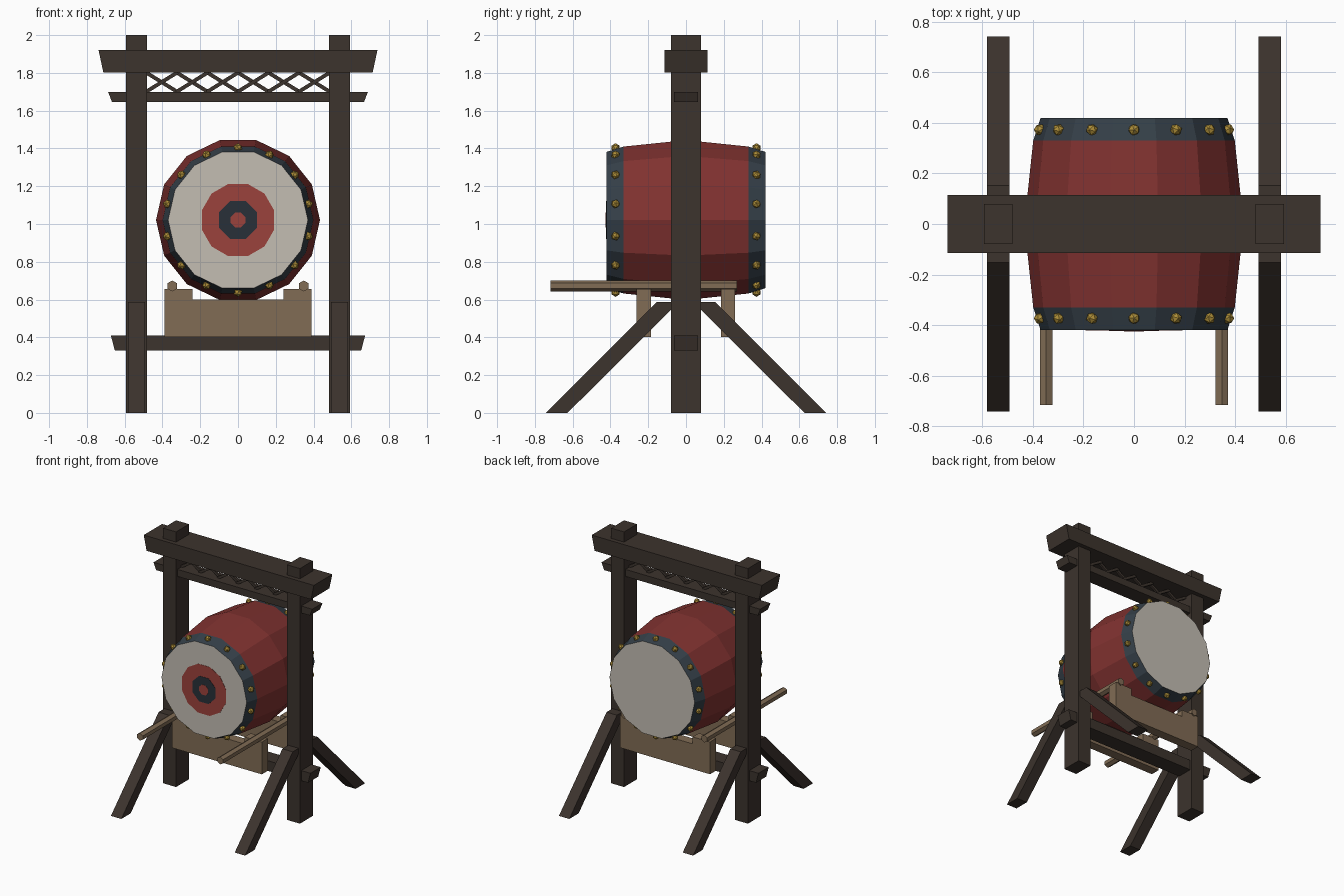
import bpy, bmesh, math
from mathutils import Matrix, Vector

if "Cube" in bpy.data.objects:
    bpy.data.objects.remove(bpy.data.objects["Cube"])


def mat(name, r, g, b):
    m = bpy.data.materials.new(name)
    m.diffuse_color = (r, g, b, 1)
    m.use_nodes = True
    m.node_tree.nodes["Principled BSDF"].inputs["Base Color"].default_value = m.diffuse_color
    return m


WOOD = mat("dark_wood", 0.045, 0.033, 0.026)
TAN = mat("pale_wood", 0.22, 0.15, 0.09)
RED = mat("red_lacquer", 0.22, 0.032, 0.03)
BAND = mat("slate_band", 0.035, 0.05, 0.065)
SKIN = mat("drum_skin", 0.55, 0.51, 0.45)
MARK = mat("target_red", 0.33, 0.055, 0.045)
INK = mat("target_dark", 0.022, 0.03, 0.04)
GOLD = mat("brass", 0.42, 0.27, 0.04)


def finish(name, bm, *mats):
    bmesh.ops.recalc_face_normals(bm, faces=bm.faces)
    me = bpy.data.meshes.new(name)
    bm.to_mesh(me)
    bm.free()
    for m in mats:
        me.materials.append(m)
    ob = bpy.data.objects.new(name, me)
    bpy.context.collection.objects.link(ob)
    return ob


def prism(name, pts, axis, lo, hi, m):
    """Extrude a closed outline along x or y; outline is (y, z) or (x, z)."""
    bm = bmesh.new()
    place = (lambda p, t: (t, p[0], p[1])) if axis == "x" else (lambda p, t: (p[0], t, p[1]))
    f = bm.faces.new([bm.verts.new(place(p, lo)) for p in pts])
    ext = bmesh.ops.extrude_face_region(bm, geom=[f])
    vs = [g for g in ext["geom"] if isinstance(g, bmesh.types.BMVert)]
    bmesh.ops.translate(bm, verts=vs, vec=(hi - lo, 0, 0) if axis == "x" else (0, hi - lo, 0))
    return finish(name, bm, m)


def ngon(n, r, z, start):
    return [(r * math.cos(start + math.tau * i / n), z + r * math.sin(start + math.tau * i / n))
            for i in range(n)]


# Posts with splayed braces front and back
for side, sx in (("left", -1), ("right", 1)):
    x = sx * 0.537
    prism(f"{side}_post", [(-0.08, 0), (0.08, 0), (0.08, 2), (-0.08, 2)], "x", x - 0.056, x + 0.056, WOOD)
    for end, sy in (("front", -1), ("back", 1)):
        outline = [(0.743, 0), (0.627, 0), (0.07, 0.555), (0.07, 0.588), (0.153, 0.588)]
        prism(f"{side}_{end}_brace", [(sy * y, z) for y, z in outline], "x", x - 0.045, x + 0.045, WOOD)

# Cross beams with slanted ends
for name, z0, z1, bottom, top, d in (("top_beam", 1.803, 1.92, 0.713, 0.738, 0.114),
                                     ("lattice_rail", 1.645, 1.70, 0.667, 0.688, 0.063),
                                     ("lower_beam", 0.33, 0.41, 0.652, 0.673, 0.063)):
    prism(name, [(-bottom, z0), (bottom, z0), (top, z1), (-top, z1)], "y", -d, d, WOOD)

# Lattice of crossing slats
bm = bmesh.new()
cells, width = 6, 0.97
step = width / cells
for i in range(cells):
    for s in (-1, 1):
        m = (Matrix.Translation((-width / 2 + step * (i + 0.5), s * 0.008, 1.751))
             @ Matrix.Rotation(s * math.atan2(0.1, step), 4, "Y")
             @ Matrix.Diagonal((math.hypot(step, 0.1) + 0.01, 0.018, 0.02, 1)))
        bmesh.ops.create_cube(bm, size=1, matrix=m)
finish("lattice", bm, WOOD)

# Barrel drum: 14-sided, axis along y
CZ, N = 1.021, 14
profile = [(-0.42, 0.37), (-0.33, 0.399), (0, 0.434), (0.33, 0.399), (0.42, 0.37)]
bm = bmesh.new()
rings = [[bm.verts.new((x, y, z)) for x, z in ngon(N, r, CZ, 0)] for y, r in profile]
for k, slot in enumerate((1, 0, 0, 1)):
    a, b = rings[k], rings[k + 1]
    for i in range(N):
        j = (i + 1) % N
        bm.faces.new((a[i], a[j], b[j], b[i])).material_index = slot
for ring in (rings[0], rings[-1]):
    bm.faces.new(ring).material_index = 2
finish("drum", bm, RED, BAND, SKIN)

# Painted target on the front skin
for name, n, r, y, m in (("target_outer", 12, 0.198, -0.422, MARK),
                         ("target_ring", 8, 0.108, -0.424, INK),
                         ("target_centre", 8, 0.042, -0.426, MARK)):
    prism(name, ngon(n, r, CZ, math.pi / n), "y", y, -0.419, m)

# Brass studs, one per facet on each band
bm = bmesh.new()
for y in (-0.373, 0.373):
    for i in range(N):
        a = math.tau * (i + 0.5) / N
        m = (Matrix.Translation((0.383 * math.cos(a), y, CZ + 0.383 * math.sin(a)))
             @ Vector((math.cos(a), 0, math.sin(a))).to_track_quat("Z", "Y").to_matrix().to_4x4())
        bmesh.ops.create_icosphere(bm, subdivisions=1, radius=0.024, matrix=m)
finish("studs", bm, GOLD)

# Notched cradle boards
for end, y in (("front", -0.224), ("back", 0.222)):
    prism(f"{end}_cradle", [(-0.39, 0.402), (0.39, 0.402), (0.39, 0.655), (0.24, 0.655),
                            (0.24, 0.6), (-0.24, 0.6), (-0.24, 0.655), (-0.39, 0.655)],
          "y", y - 0.038, y + 0.038, TAN)

# Hexagonal drumsticks resting on the cradle
for side, x in (("left", -0.348), ("right", 0.348)):
    hexagon = [(x + px, pz) for px, pz in ngon(6, 0.029, 0.672, math.pi / 6)]
    prism(f"{side}_drumstick", hexagon, "y", -0.717, 0.27, TAN)
